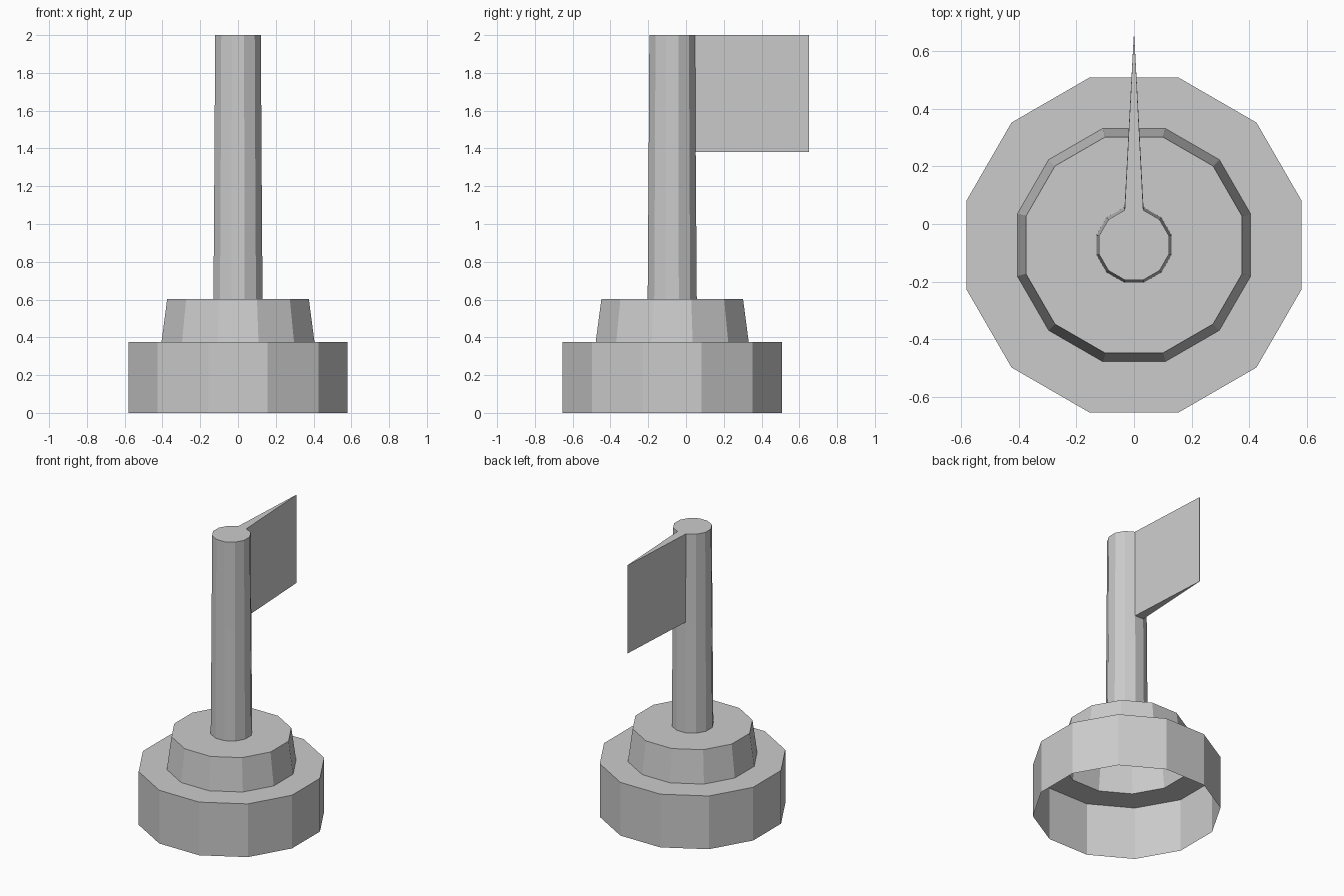
import bpy, bmesh
from math import cos, sin, pi
from mathutils import Vector

cube = bpy.data.objects.get("Cube")
if cube:
    bpy.data.objects.remove(cube)

SIDES = 12
CENTRE_Y = -0.073

grey = bpy.data.materials.new("plain_grey")
grey.use_nodes = True
grey.diffuse_color = (0.6, 0.6, 0.6, 1)
grey.node_tree.nodes["Principled BSDF"].inputs["Base Color"].default_value = (0.6, 0.6, 0.6, 1)


def ring(bm, apothem, z):
    """Twelve-sided ring with flat sides facing the axes."""
    r = apothem / cos(pi / SIDES)
    angles = [2 * pi * (i + 0.5) / SIDES for i in range(SIDES)]
    return [bm.verts.new((r * cos(a), CENTRE_Y + r * sin(a), z)) for a in angles]


def shell(profile, cap=False):
    """Open-bottomed sheet through a list of (apothem, height) rings."""
    bm = bmesh.new()
    rings = [ring(bm, a, z) for a, z in profile]
    for low, high in zip(rings, rings[1:]):
        for i in range(SIDES):
            j = (i + 1) % SIDES
            bm.faces.new((low[i], low[j], high[j], high[i]))
    if cap:
        bm.faces.new(rings[-1])
    bm.normal_update()
    return bm


def finish(bm, name):
    mesh = bpy.data.meshes.new(name)
    bm.to_mesh(mesh)
    bm.free()
    mesh.materials.append(grey)
    bpy.context.collection.objects.link(bpy.data.objects.new(name, mesh))


# Wide base and tapered collar, each with a flat ledge on top
finish(shell([(0.581, 0), (0.581, 0.375), (0.405, 0.375)]), "base")
finish(shell([(0.405, 0.375), (0.375, 0.603), (0.13, 0.603)]), "collar")

# Slim pole, with the upper back side drawn out into a wedge-shaped flag
pole = shell([(0.13, 0.603), (0.1245, 1.38), (0.121, 2)], cap=True)
back = max((f for f in pole.faces if f.calc_center_median().z > 1.5),
           key=lambda f: f.normal.y)
outer = bmesh.ops.extrude_discrete_faces(pole, faces=[back])["faces"][0]
for v in outer.verts:
    v.co = Vector((0.03 * v.co.x, 0.652, v.co.z))
finish(pole, "pole_with_flag")
